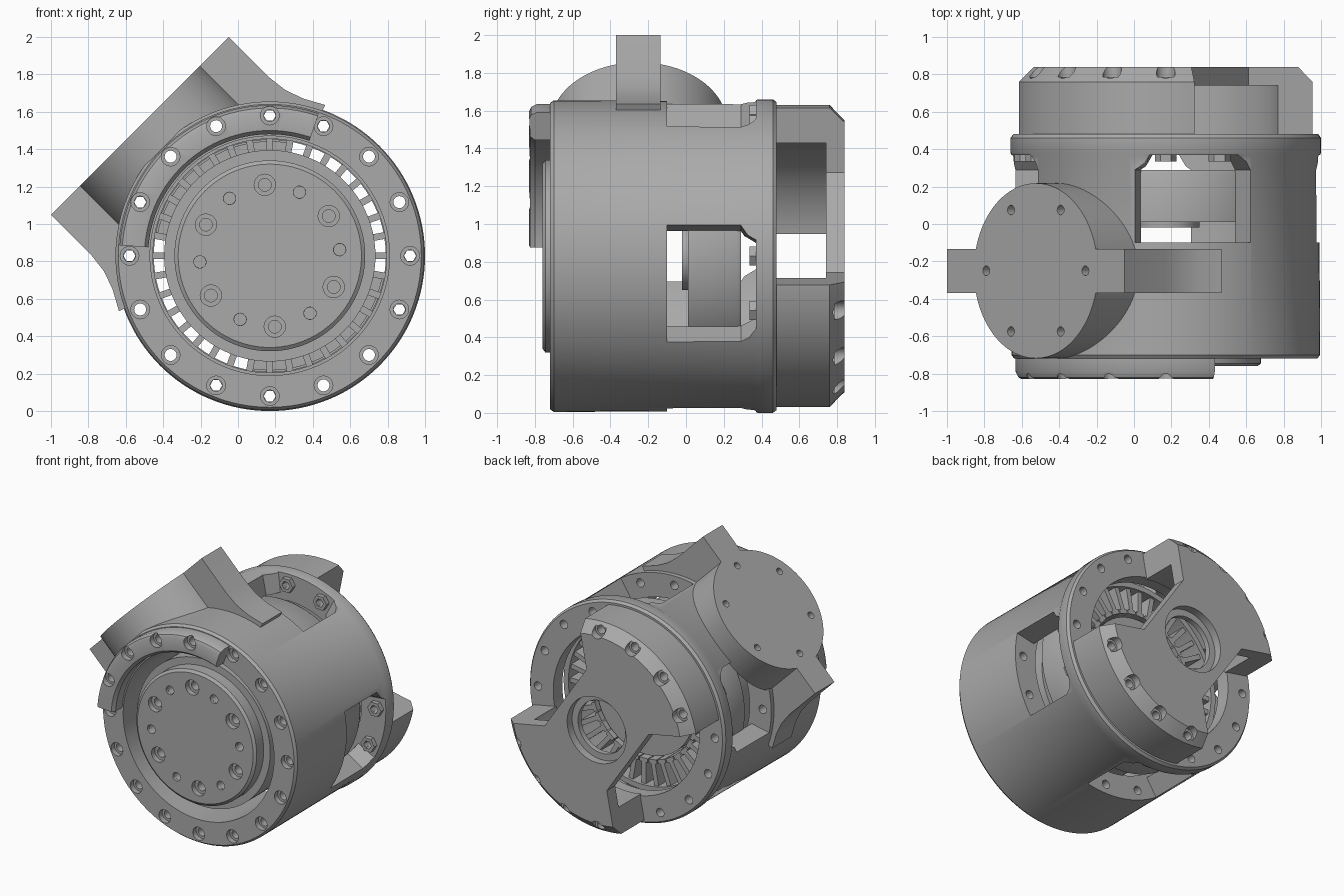
import bpy, bmesh
from math import sin, cos, radians
from mathutils import Matrix, Vector

if "Cube" in bpy.data.objects:
    bpy.data.objects.remove(bpy.data.objects["Cube"])

CENTRE = Vector((0.17, 0, 0.83))   # main axis runs along y
TWIST = -11                        # turn of windows and rear openings
BOLTS = [i * 22.5 for i in range(16)]

grey = bpy.data.materials.new("machined_grey")
grey.use_nodes = True
grey.diffuse_color = (0.4, 0.4, 0.4, 1)
grey.node_tree.nodes["Principled BSDF"].inputs["Base Color"].default_value = (0.4, 0.4, 0.4, 1)


def polar(r, a):
    return r * cos(radians(a)), r * sin(radians(a))


def lathe(bm, prof, a0=0, a1=360, n=96, at=(0, 0), matrix=None):
    """Turn a closed (radius, y) profile about the y axis."""
    full = a1 - a0 == 360
    rings = []
    for i in range(n if full else n + 1):
        a = a0 + (a1 - a0) * i / n
        ring = []
        for r, y in prof:
            x, z = polar(r, a)
            ring.append(bm.verts.new((x + at[0], y, z + at[1])))
        rings.append(ring)
    m = len(prof)
    for i in range(n):
        p, q = rings[i], rings[(i + 1) % len(rings)]
        for j in range(m):
            k = (j + 1) % m
            if prof[j][0] or prof[k][0]:
                bm.faces.new((p[j], p[k], q[k], q[j]))
    if not full:
        bm.faces.new(rings[0])
        bm.faces.new(rings[-1])
    verts = [v for ring in rings for v in ring]
    if matrix:
        bmesh.ops.transform(bm, matrix=matrix, verts=verts)
    bmesh.ops.remove_doubles(bm, verts=verts, dist=1e-5)


def loft(bm, lower, upper):
    """Close the space between two matching outlines."""
    p = [bm.verts.new(c) for c in lower]
    q = [bm.verts.new(c) for c in upper]
    bm.faces.new(p)
    bm.faces.new(q)
    for i in range(len(p)):
        k = (i + 1) % len(p)
        bm.faces.new((p[i], p[k], q[k], q[i]))


def prism(bm, pts, y0, y1, turn=0):
    """Extrude an (x, z) outline along y after turning it about y."""
    c, s = polar(1, turn)
    flat = [(x * c - z * s, x * s + z * c) for x, z in pts]
    loft(bm, [(x, y0, z) for x, z in flat], [(x, y1, z) for x, z in flat])


def pins(bm, angles, radius, prof, n=20):
    for a in angles:
        lathe(bm, prof, n=n, at=polar(radius, a))


def make(name, bm):
    bmesh.ops.recalc_face_normals(bm, faces=bm.faces)
    mesh = bpy.data.meshes.new(name)
    bm.to_mesh(mesh)
    bm.free()
    mesh.materials.append(grey)
    ob = bpy.data.objects.new(name, mesh)
    ob.location = CENTRE
    bpy.context.collection.objects.link(ob)
    return ob


def turned(name, prof, a0=0, a1=360, n=96):
    bm = bmesh.new()
    lathe(bm, prof, a0, a1, n)
    return make(name, bm)


def boolean(ob, bm, op='DIFFERENCE'):
    """Combine a part with a temporary solid, then drop that solid."""
    tool = make("cutter", bm)
    tool.hide_render = True
    mod = ob.modifiers.new("cut", 'BOOLEAN')
    mod.operation, mod.object, mod.solver = op, tool, 'EXACT'
    bpy.context.view_layer.objects.active = ob
    bpy.ops.object.modifier_apply(modifier=mod.name)
    bpy.data.objects.remove(tool)


def stepped(y0, step, y1, wide, narrow):
    return [(0, y0), (wide, y0), (wide, step), (narrow, step), (narrow, y1), (0, y1)]


# Housing shell with front ring and rear flange
housing = turned("housing", [
    (.64, -.72), (.81, -.72), (.825, -.7), (.82, .36), (.83, .38), (.83, .46),
    (.815, .48), (.62, .48), (.62, .37), (.67, .37), (.67, -.1), (.64, -.1)], n=128)

# Four side windows with two chamfered rear corners
cut = bmesh.new()
for k in range(4):
    mid = TWIST + 90 * k
    outline = [(-22.5, -.1), (22.5, -.1), (22.5, .29), (17, .37), (-17, .37), (-22.5, .29)]
    shells = []
    for r in (.5, 1.2):
        ring = []
        for a, y in outline:
            x, z = polar(r, mid + a)
            ring.append((x, y, z))
        shells.append(ring)
    loft(cut, *shells)
boolean(housing, cut)
cut = bmesh.new()
pins(cut, BOLTS, .75, stepped(-1, -.68, 1, .05, .032))
boolean(housing, cut)

# Hex nuts seated behind each window
bm = bmesh.new()
for k in range(4):
    pins(bm, [90 * k, 90 * k - 22.5], .75,
         [(.032, .335), (.058, .335), (.058, .375), (.032, .375)], n=6)
make("hex_nuts", bm)

# Raised crescent on the front ring
lip = turned("front_lip", [
    (.65, -.71), (.65, -.8), (.67, -.825), (.77, -.83), (.79, -.82), (.805, -.79), (.805, -.71)],
    71, 176, 48)
cut = bmesh.new()
pins(cut, BOLTS[4:8], .75, stepped(-1, -.785, 0, .05, .032))
boolean(lip, cut)

# Output flange with two sets of bolt holes
flange = turned("output_flange", [(0, -.76), (.49, -.76), (.51, -.745), (.51, -.6), (0, -.6)])
cut = bmesh.new()
pins(cut, range(34, 394, 60), .38, stepped(-1, -.72, -.55, .057, .034))
pins(cut, range(5, 365, 60), .375, stepped(-1, -.74, -.55, .033, .032))
boolean(flange, cut)
turned("gearbox", [(0, -.66), (.565, -.66), (.565, -.12), (0, -.12)])

# Motor: stator ring, T-shaped teeth and rotor
turned("stator_ring", [(.625, .01), (.675, .01), (.675, .27), (.665, .29), (.625, .29)])
bm = bmesh.new()
tooth = [(.63, -.018), (.63, .018), (.46, .018), (.46, .034), (.43, .034),
         (.43, -.034), (.46, -.034), (.46, -.018)]
for i in range(36):
    prism(bm, tooth, .03, .27, i * 10)
make("stator_teeth", bm)
rotor = turned("rotor", [(0, -.02), (.18, -.02), (.18, .01), (.41, .02), (.41, .25), (0, .25)])
cut = bmesh.new()
pins(cut, range(0, 360, 60), .13, [(0, .15), (.035, .15), (.035, .5), (0, .5)])
boolean(rotor, cut)

# Rear cap: bored cup with two opposite corner openings
cap = turned("rear_cap", [
    (.25, .84), (.72, .84), (.8, .76), (.8, .47), (.61, .47), (.61, .74),
    (.2, .74), (.2, .78), (.25, .78)])
cut = bmesh.new()
for turn in (TWIST, TWIST + 180):
    prism(cut, [(.45, 0), (2, 0), (2, 2), (0, 2), (0, .45)], .3, 1, turn)
boolean(cap, cut)
cut = bmesh.new()
pins(cut, BOLTS, .75, stepped(1, .785, .3, .05, .032))
boolean(cap, cut)

# Slanted mount: round boss crossed by a bar that fairs into the housing
lean = Matrix.Translation((0, -.25, 0)) @ Matrix.Rotation(radians(-45), 4, 'Y') \
    @ Matrix.Rotation(radians(90), 4, 'X')
bm = bmesh.new()
lathe(bm, [(0, .4), (.468, .4), (.468, .983), (0, .983)], matrix=lean)
mount = make("mount_boss", bm)
bm = bmesh.new()
side = [(.672, .983), (.672, .68), (.685, .57), (.72, .47), (.78, .36), (.6, .3)]
prism(bm, side + [(-x, z) for x, z in reversed(side)], -.37, -.135, 45)
boolean(mount, bm, 'UNION')
cut = bmesh.new()
lathe(cut, [(0, -1), (.8, -1), (.8, 1), (0, 1)])
boolean(mount, cut)
cut = bmesh.new()
for a in range(0, 360, 60):
    lathe(cut, [(0, .88), (.026, .88), (.026, 1.1), (0, 1.1)], n=16, at=polar(.375, a), matrix=lean)
boolean(mount, cut)

# Smooth the turned surfaces, keep machined edges crisp
for ob in bpy.context.collection.objects:
    ob.select_set(ob.type == 'MESH' and grey.name in ob.data.materials)
bpy.context.view_layer.objects.active = housing
bpy.ops.object.shade_smooth_by_angle(angle=radians(30))
